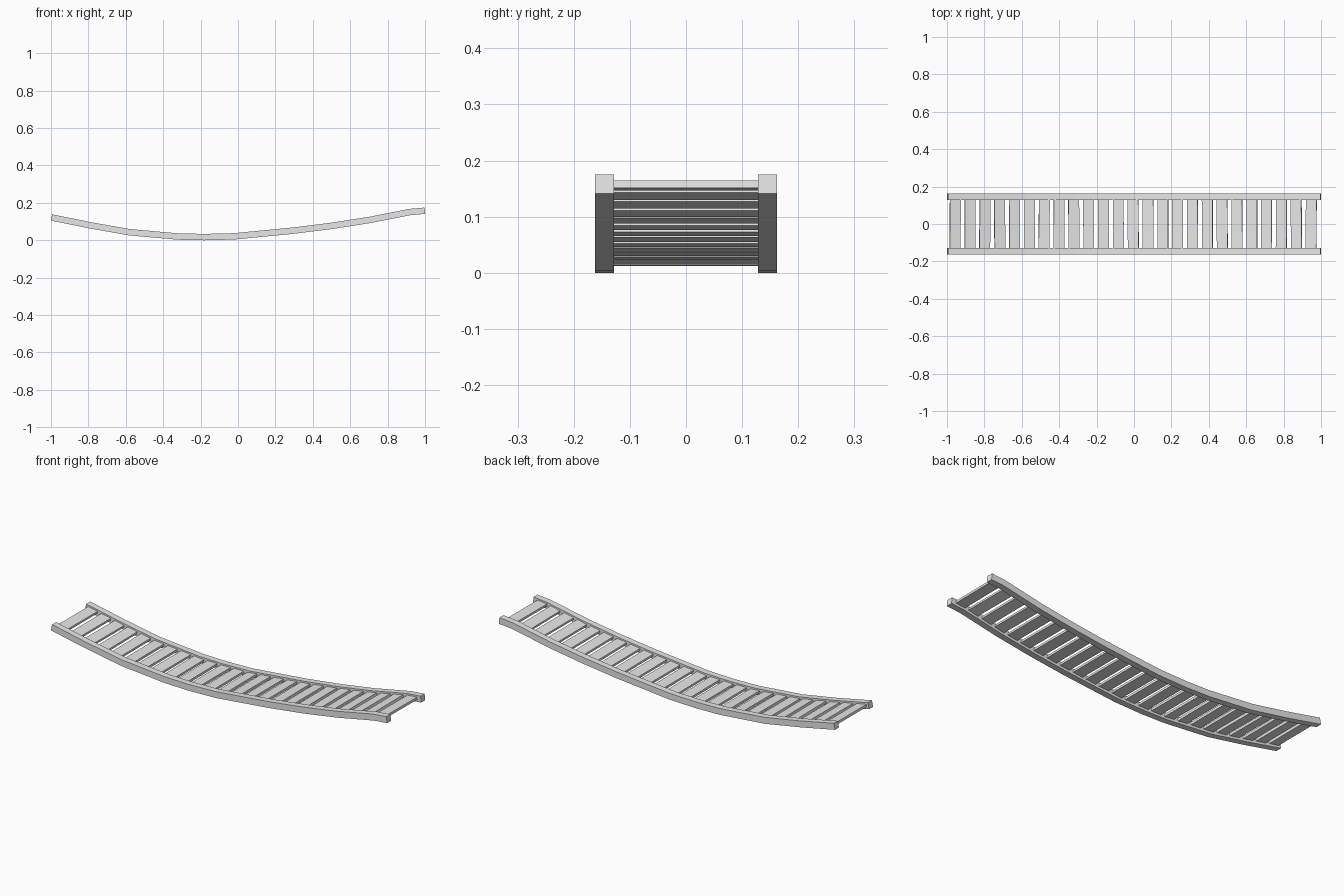
import bpy, bmesh, math, random
from mathutils import Vector, Matrix

cube = bpy.data.objects.get("Cube")
if cube:
    bpy.data.objects.remove(cube, do_unlink=True)
random.seed(4)

grey = bpy.data.materials.new("light grey")
grey.use_nodes = True
grey.diffuse_color = (0.8, 0.8, 0.8, 1)
grey.node_tree.nodes["Principled BSDF"].inputs["Base Color"].default_value = (0.8, 0.8, 0.8, 1)

# Sagging centre line of the bridge (x, z)
PATH = [(-0.997, 0.122), (-0.79, 0.08), (-0.58, 0.043), (-0.32, 0.02), (-0.18, 0.017),
        (-0.02, 0.021), (0.3, 0.052), (0.5, 0.077), (0.7, 0.108), (0.92, 0.151), (0.999, 0.158)]
POINTS = [Vector((x, 0, z)) for x, z in PATH]
RAIL_Y, RAIL_HALF = 0.145, 0.017
PLANKS, PLANK_WIDTH, PLANK_THICK = 25, 0.058, 0.013
FIRST_X, LAST_X = -0.956, 0.947


def make_object(name, bm):
    bmesh.ops.recalc_face_normals(bm, faces=bm.faces[:])
    mesh = bpy.data.meshes.new(name)
    bm.to_mesh(mesh)
    bm.free()
    mesh.materials.append(grey)
    obj = bpy.data.objects.new(name, mesh)
    bpy.context.collection.objects.link(obj)
    return obj


def path_at(x):
    """Height and slope angle of the centre line at x."""
    for a, b in zip(POINTS, POINTS[1:]):
        if x <= b.x:
            break
    d = b - a
    return a.z + d.z * (x - a.x) / d.x, math.atan2(d.z, d.x)


def make_rail(name, y):
    """Square beam swept along the centre line."""
    bm = bmesh.new()
    rings = []
    for i, p in enumerate(POINTS):
        t = (POINTS[min(i + 1, len(POINTS) - 1)] - POINTS[max(i - 1, 0)]).normalized()
        up = Vector((-t.z, 0, t.x)) * RAIL_HALF
        side = Vector((0, RAIL_HALF, 0))
        centre = p + Vector((0, y, 0))
        rings.append([bm.verts.new(centre + side * s + up * u)
                      for s, u in ((-1, -1), (1, -1), (1, 1), (-1, 1))])
    for r, q in zip(rings, rings[1:]):
        for k in range(4):
            n = (k + 1) % 4
            bm.faces.new((r[k], r[n], q[n], q[k]))
    bm.faces.new(rings[0])
    bm.faces.new(rings[-1])
    return make_object(name, bm)


# Side rails
make_rail("left_end_rail_front", -RAIL_Y).name = "front_rail"
make_rail("back_rail", RAIL_Y)

# Cross planks, laid slightly unevenly
for i in range(PLANKS):
    x = FIRST_X + (LAST_X - FIRST_X) * i / (PLANKS - 1)
    z, slope = path_at(x)
    bm = bmesh.new()
    bmesh.ops.create_cube(bm, size=1)
    place = (Matrix.Translation((x, 0, z + 0.002))
             @ Matrix.Rotation(random.uniform(-0.01, 0.01), 4, 'Z')
             @ Matrix.Rotation(-slope + random.uniform(-0.03, 0.03), 4, 'Y')
             @ Matrix.Diagonal((PLANK_WIDTH, 2 * RAIL_Y, PLANK_THICK, 1)))
    bmesh.ops.transform(bm, matrix=place, verts=bm.verts[:])
    make_object(f"plank_{i + 1}", bm)
